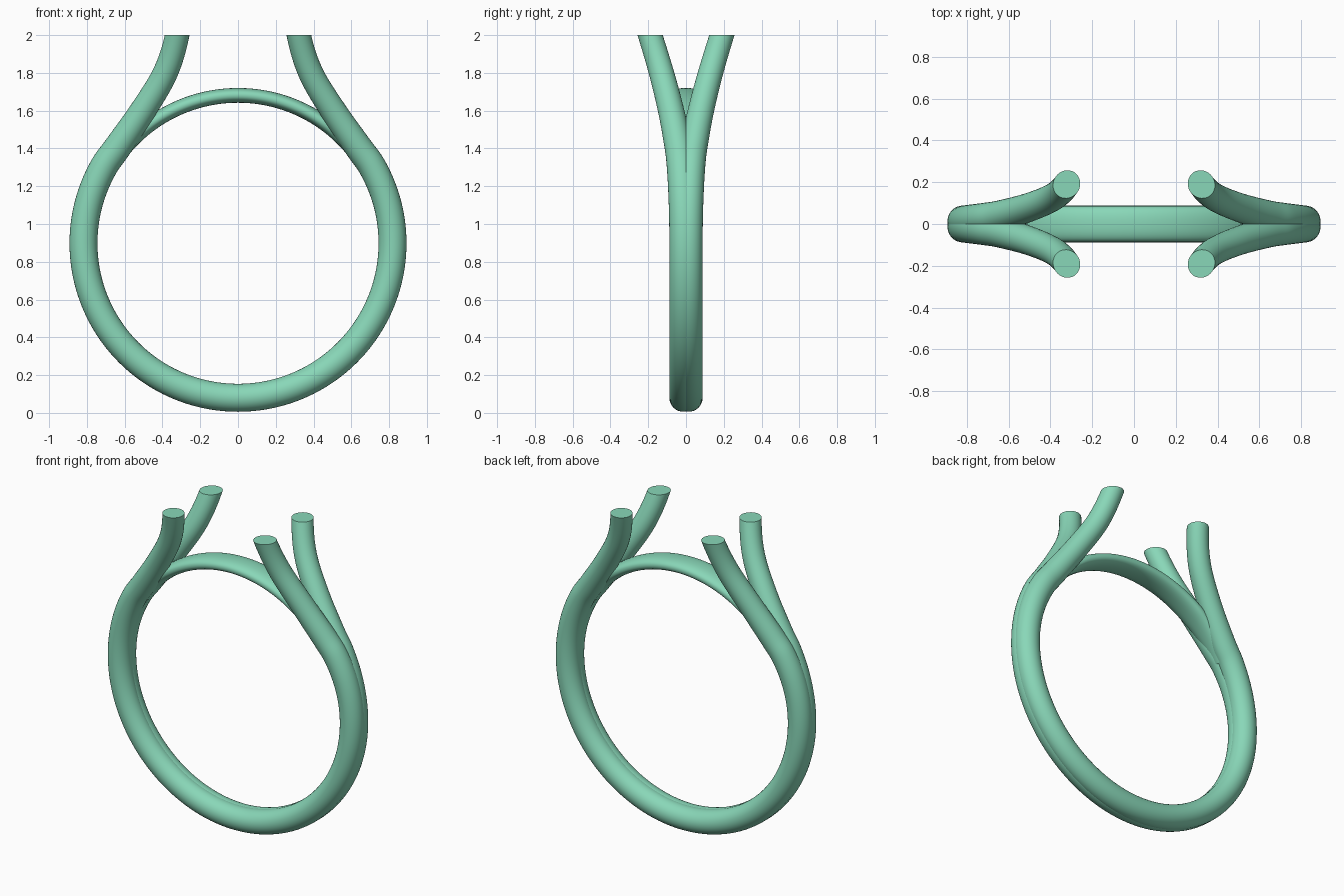
import bpy, bmesh, math
from mathutils import Vector

if "Cube" in bpy.data.objects:
    bpy.data.objects.remove(bpy.data.objects["Cube"])

CZ = 0.898      # height of the finger hole centre
R = 0.818       # centreline radius of the band

mat = bpy.data.materials.new("green_metal")
mat.diffuse_color = (0.25, 0.68, 0.48, 1)
mat.use_nodes = True
mat.node_tree.nodes["Principled BSDF"].inputs["Base Color"].default_value = mat.diffuse_color


def smooth_path(pts, steps=6):
    """Catmull-Rom through vectors (x, y, z, radius)."""
    out = []
    for i in range(1, len(pts) - 2):
        a, b, c, d = pts[i - 1:i + 3]
        for s in range(steps):
            t = s / steps
            out.append(0.5 * (2 * b + (c - a) * t + (2 * a - 5 * b + 4 * c - d) * t * t
                              + (3 * b - a - 3 * c + d) * t ** 3))
    out.append(pts[-2])
    return out


def sweep(name, centres, sizes, power=2.0, sides=32, cut_z=None):
    """Sweep a (super)elliptical section; sizes are (in-plane, across) radii."""
    bm = bmesh.new()
    rings = []
    n = len(centres)
    for i, c in enumerate(centres):
        tan = (centres[min(i + 1, n - 1)] - centres[max(i - 1, 0)]).normalized()
        u = tan.cross(Vector((0, 1, 0))).normalized()
        v = u.cross(tan).normalized()
        ring = []
        for k in range(sides):
            a = 2 * math.pi * k / sides
            cu, sv = math.cos(a), math.sin(a)
            pu = math.copysign(abs(cu) ** (2 / power), cu) * sizes[i][0]
            pv = math.copysign(abs(sv) ** (2 / power), sv) * sizes[i][1]
            ring.append(bm.verts.new(c + u * pu + v * pv))
        rings.append(ring)
    for r0, r1 in zip(rings, rings[1:]):
        for k in range(sides):
            j = (k + 1) % sides
            bm.faces.new((r0[k], r0[j], r1[j], r1[k]))
    # trim the tips level
    if cut_z:
        bmesh.ops.bisect_plane(bm, geom=bm.verts[:] + bm.edges[:] + bm.faces[:],
                               plane_co=(0, 0, cut_z), plane_no=(0, 0, 1), clear_outer=True)
    bmesh.ops.holes_fill(bm, edges=[e for e in bm.edges if e.is_boundary], sides=0)
    bmesh.ops.recalc_face_normals(bm, faces=bm.faces[:])
    me = bpy.data.meshes.new(name)
    bm.to_mesh(me)
    bm.free()
    ob = bpy.data.objects.new(name, me)
    bpy.context.collection.objects.link(ob)
    me.materials.append(mat)
    bpy.ops.object.select_all(action='DESELECT')
    ob.select_set(True)
    bpy.context.view_layer.objects.active = ob
    bpy.ops.object.shade_smooth_by_angle(angle=math.radians(40))
    return ob


# Half of one split wire: round the finger, then flaring up into a prong
half = []
for deg in range(-90, 31, 10):
    a = math.radians(deg)
    y = 0.014 + 0.014 * max(0, deg / 30) ** 2
    half.append(Vector((R * math.cos(a), y, CZ + R * math.sin(a), 0.074)))
half += [Vector(p) for p in [(0.635, 0.041, 1.41, 0.073), (0.504, 0.079, 1.6, 0.069),
                             (0.385, 0.130, 1.8, 0.066), (0.322, 0.190, 2.0, 0.064),
                             (0.300, 0.255, 2.2, 0.064), (0.29, 0.32, 2.4, 0.064)]]
mirrored = [Vector((-p[0], p[1], p[2], p[3])) for p in reversed(half[1:])]
path = smooth_path(mirrored + half)

for name, s in (("front_wire", -1), ("back_wire", 1)):
    sweep(name, [Vector((p[0], s * p[1], p[2])) for p in path],
          [(p[3], p[3]) for p in path], cut_z=2.0)

# Flattened bridge closing the top of the finger hole
centres, sizes = [], []
for i in range(65):
    t = i / 64
    a = math.radians(32 + 116 * t)
    edge = min(1, min(t, 1 - t) / 0.2)
    centres.append(Vector((0.783 * math.cos(a), 0, CZ + 0.783 * math.sin(a))))
    sizes.append((0.039, 0.06 + 0.024 * edge))
sweep("bridge", centres, sizes, power=2.3)
